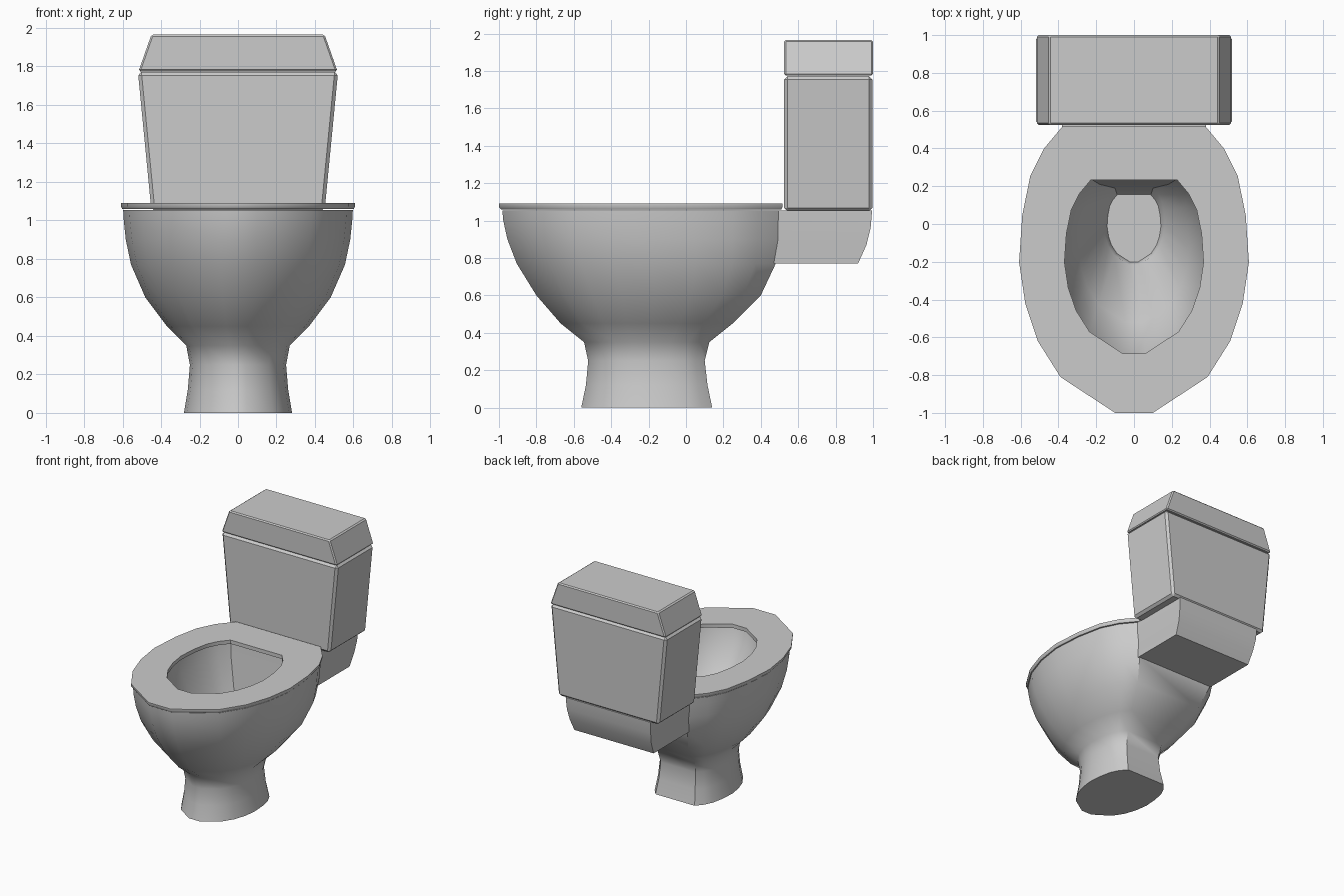
import bpy, bmesh, math

if "Cube" in bpy.data.objects:
    bpy.data.objects.remove(bpy.data.objects["Cube"])

# Half of the D-shaped plan outline (x, y), back corner to front tip
HALF = [(.38, .52), (.48, .40), (.55, .26), (.593, .05), (.61, -.2),
        (.577, -.42), (.51, -.62), (.39, -.81), (.10, -1.0)]
OUTLINE = HALF + [(-x, y) for x, y in reversed(HALF)]


def finish(name, bm, angle=40, bevel=0):
    bmesh.ops.recalc_face_normals(bm, faces=bm.faces)
    if bevel:
        bmesh.ops.bevel(bm, geom=bm.edges[:], offset=bevel, segments=1,
                        affect='EDGES', profile=0.5)
    me = bpy.data.meshes.new(name)
    bm.to_mesh(me)
    bm.free()
    ob = bpy.data.objects.new(name, me)
    bpy.context.collection.objects.link(ob)
    me.shade_smooth()
    me.set_sharp_from_angle(angle=math.radians(angle))
    return ob


def ring(bm, z, front, back):
    """Plan outline scaled to run from front to back in y, at height z."""
    s, c = (back - front) / 1.52, (back + front) / 2
    return [bm.verts.new((x * s, c + (y + .24) * s, z)) for x, y in OUTLINE]


def loft(name, sections, closed=False, angle=40, bevel=0):
    bm = bmesh.new()
    rings = [ring(bm, *s) for s in sections]
    pairs = list(zip(rings, rings[1:]))
    if closed:
        pairs.append((rings[-1], rings[0]))
    n = len(OUTLINE)
    for a, b in pairs:
        for i in range(n):
            j = (i + 1) % n
            bm.faces.new((a[i], a[j], b[j], b[i]))
    if not closed:
        bm.faces.new(rings[0])
        bm.faces.new(rings[-1])
    return finish(name, bm, angle, bevel)


def tapered(name, layers, bevel=0, angle=25):
    """Stack of rectangles: (z, half width, front y, back y)."""
    bm = bmesh.new()
    rects = [[bm.verts.new(p) for p in ((-w, f, z), (w, f, z), (w, b, z), (-w, b, z))]
             for z, w, f, b in layers]
    for a, b in zip(rects, rects[1:]):
        for i in range(4):
            j = (i + 1) % 4
            bm.faces.new((a[i], a[j], b[j], b[i]))
    bm.faces.new(rects[0])
    bm.faces.new(rects[-1])
    return finish(name, bm, angle, bevel)


# Pedestal and bowl: outside up to the rim, then down the inside to the floor
loft("bowl", [
    (0, -.56, .14), (.12, -.535, .115), (.25, -.523, .10), (.35, -.545, .125),
    (.45, -.67, .25), (.60, -.80, .40), (.77, -.905, .48), (.90, -.955, .498),
    (1.0, -.977, .502), (1.055, -.982, .505),
    (1.055, -.71, .25), (.95, -.68, .24), (.70, -.52, .21),
    (.47, -.215, .19), (.40, -.20, .155)])

# Seat ring
loft("seat", [(1.06, -.99, .51), (1.072, -1.0, .516), (1.09, -1.0, .516),
              (1.09, -.685, .232), (1.06, -.685, .232)], closed=True)

# Shelf carrying the tank
tapered("tank_shelf", [(.77, .355, .46, .92), (.87, .365, .46, .965),
                       (.96, .375, .46, .987), (1.055, .38, .46, .995)])

# Tank and lid
tapered("tank", [(1.05, .45, .525, .997), (1.772, .52, .525, .997)], bevel=.018)
tapered("tank_lid", [(1.775, .517, .525, 1.0), (1.965, .45, .525, 1.0)], bevel=.009)
